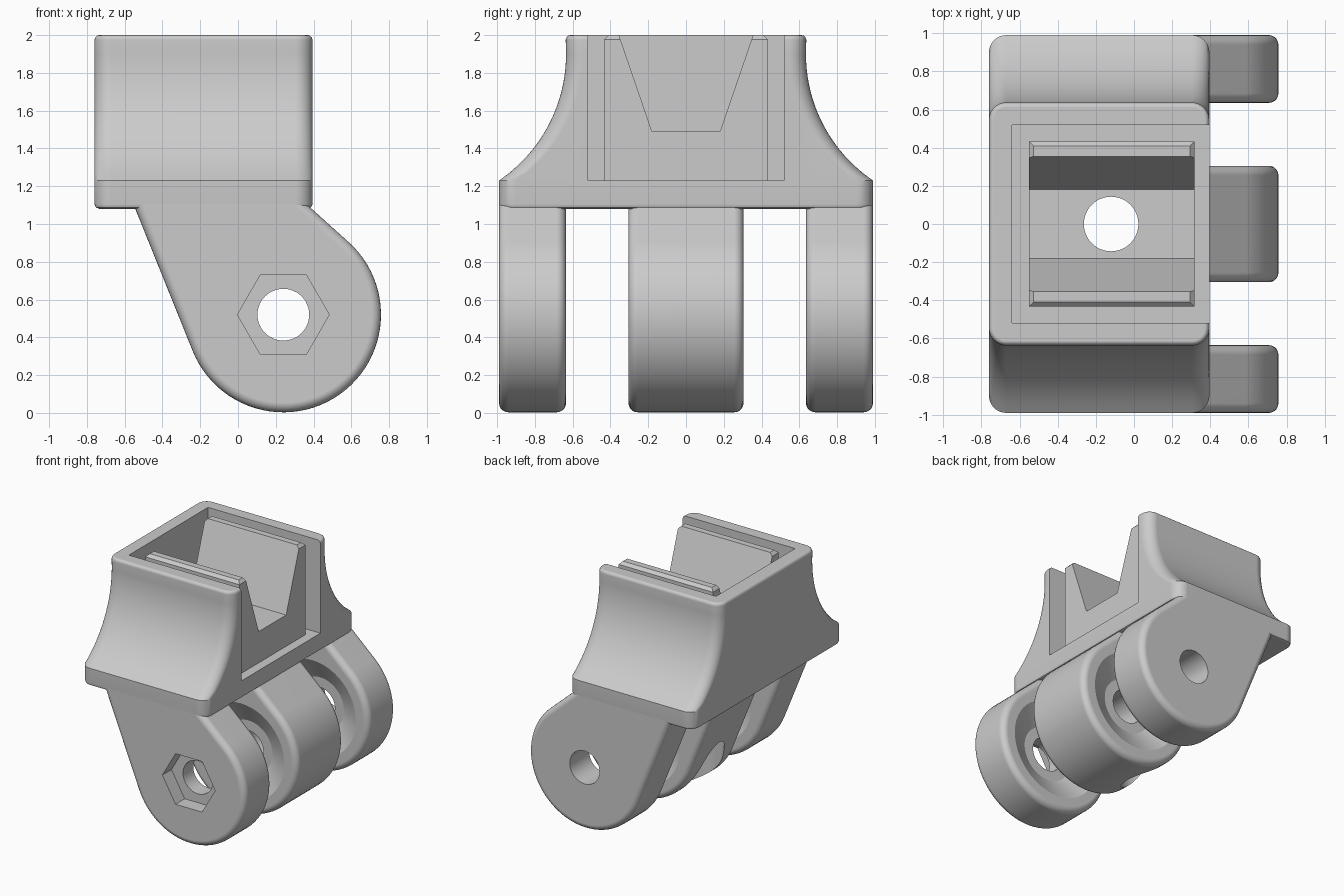
import bpy, bmesh
from math import sin, cos, radians, sqrt, pi

cube = bpy.data.objects.get("Cube")
if cube:
    bpy.data.objects.remove(cube, do_unlink=True)

GREY = (0.6, 0.6, 0.6, 1)
grey = bpy.data.materials.new("plain grey")
grey.use_nodes = True
grey.diffuse_color = GREY
grey.node_tree.nodes["Principled BSDF"].inputs["Base Color"].default_value = GREY

PIN = (0.24, 0.52)      # pivot centre in x, z
BOLT = (-0.12, 0.0)     # vertical hole centre in x, y


def loft(name, rings, chamfer=None):
    """Skin a stack of equal-count rings, cap the ends, chamfer chosen edges."""
    bm = bmesh.new()
    rows = [[bm.verts.new(p) for p in ring] for ring in rings]
    n = len(rows[0])
    for a, b in zip(rows, rows[1:]):
        for i in range(n):
            j = (i + 1) % n
            bm.faces.new((a[i], a[j], b[j], b[i]))
    bm.faces.new(rows[0][::-1])
    bm.faces.new(rows[-1])
    bmesh.ops.recalc_face_normals(bm, faces=bm.faces)
    if chamfer:
        edges = [e for e in bm.edges if chamfer(e.verts[0].co, e.verts[1].co)]
        bmesh.ops.bevel(bm, geom=edges, offset=0.024, segments=1,
                        profile=0.5, affect='EDGES')
    mesh = bpy.data.meshes.new(name)
    bm.to_mesh(mesh)
    bm.free()
    mesh.materials.append(grey)
    ob = bpy.data.objects.new(name, mesh)
    bpy.context.collection.objects.link(ob)
    return ob


def circle(centre, r, n=48):
    return [(centre[0] + r * cos(2 * pi * i / n), centre[1] + r * sin(2 * pi * i / n))
            for i in range(n)]


def along_y(pts, y):
    return [(x, y, z) for x, z in pts]


def along_z(pts, z):
    return [(x, y, z) for x, y in pts]


def along_x(pts, x):
    return [(x, y, z) for y, z in pts]


def rounded_rect(x0, x1, w, r, z):
    ring = []
    for cx, cy, start in ((x1 - r, w - r, 0), (x0 + r, w - r, 90),
                          (x0 + r, r - w, 180), (x1 - r, r - w, 270)):
        for k in range(9):
            a = radians(start + k * 11.25)
            ring.append((cx + r * cos(a), cy + r * sin(a), z))
    return ring


def cut(ob, cutter):
    cutter.hide_render = True
    mod = ob.modifiers.new("cut", 'BOOLEAN')
    mod.operation, mod.solver, mod.object = 'DIFFERENCE', 'EXACT', cutter
    bpy.context.view_layer.objects.active = ob
    bpy.ops.object.modifier_apply(modifier=mod.name)
    bpy.data.objects.remove(cutter, do_unlink=True)


def finish(ob):
    bpy.ops.object.select_all(action='DESELECT')
    ob.select_set(True)
    bpy.context.view_layer.objects.active = ob
    bpy.ops.object.shade_smooth_by_angle(angle=radians(28))
    mod = ob.modifiers.new("weighted normals", 'WEIGHTED_NORMAL')
    mod.keep_sharp = True


def bolt_hole(r, z0, z1):
    pts = circle(BOLT, r)
    return loft("bolt_cutter", [along_z(pts, z0), along_z(pts, z1)])


# Housing: flared rounded-rectangle block, concave on front and back
X0, X1, R = -0.76, 0.395, 0.81
levels = [(1.08, 0.025), (1.088, 0.008), (1.105, 0), (1.23, 0)]
rings = [rounded_rect(X0 + i, X1 - i, 0.99 - i, 0.09 - i, z) for z, i in levels]
for k in range(1, 17):
    z = 1.23 + 0.67 * k / 16
    w = 0.635 + R - sqrt(R * R - (1.9 - z) ** 2)
    rings.append(rounded_rect(X0, X1, w, 0.09, z))
for z, i in ((1.975, 0), (1.99, 0.006), (1.997, 0.014), (2.0, 0.025)):
    rings.append(rounded_rect(X0 + i, X1 - i, 0.637 - i, 0.09 - i, z))
housing = loft("housing", rings)

# Pocket open at the top and at the right end
pocket = [(-0.64, -0.52), (0.6, -0.52), (0.6, 0.52), (-0.64, 0.52)]
cut(housing, loft("pocket_cutter", [along_z(pocket, 1.23), along_z(pocket, 2.2)]))
cut(housing, bolt_hole(0.143, 0.9, 1.5))
finish(housing)

# Cradle: block with a tapered channel and chamfered lips
half = [(0.18, 1.49), (0.355, 2.0), (0.433, 2.0), (0.433, 1.22)]
section = half + [(-y, z) for y, z in reversed(half)]


def lip_edge(a, b):
    on_top = min(a.z, b.z) > 1.99
    return on_top and not (abs(a.y) < 0.4 and abs(b.y) < 0.4)


cradle = loft("cradle", [along_x(section, -0.55), along_x(section, 0.317)], lip_edge)
cut(cradle, bolt_hole(0.143, 1.0, 1.7))
finish(cradle)

# Lugs: teardrop plates with rounded rims, their tops buried in the housing
LEFT, RIGHT, TOP = radians(202), radians(408), 1.15


def teardrop(inset):
    r = 0.517 - inset
    arc = []
    for k in range(49):
        a = LEFT + (RIGHT - LEFT) * k / 48
        arc.append((PIN[0] + r * cos(a), PIN[1] + r * sin(a)))

    def tangent_top(point, a):
        return point[0] - (TOP - point[1]) * sin(a) / cos(a), TOP

    return [tangent_top(arc[0], LEFT)] + arc + [tangent_top(arc[-1], RIGHT)]


def make_lug(name, y0, y1, dish_sides):
    fillet = 0.05
    turns = [radians(18 * k) for k in range(6)]
    rims = [(fillet * (1 - sin(a)), fillet * (1 - cos(a))) for a in turns]
    stack = [along_y(teardrop(i), y0 + d) for i, d in rims]
    stack += [along_y(teardrop(i), y1 - d) for i, d in reversed(rims)]
    lug = loft(name, stack)
    pin = circle(PIN, 0.137)
    cut(lug, loft("pin_cutter", [along_y(pin, y0 - 0.1), along_y(pin, y1 + 0.1)]))
    # tapered dish in each face that looks onto a gap
    for side in dish_sides:
        y = y1 if side > 0 else y0
        steps = ((0.22, -0.1), (0.4, 0.0), (0.4, 0.05))
        cut(lug, loft("dish_cutter",
                      [along_y(circle(PIN, r), y + side * d) for r, d in steps]))
    return lug


front_lug = make_lug("front_lug", -0.99, -0.635, [1])
middle_lug = make_lug("middle_lug", -0.305, 0.305, [-1, 1])
back_lug = make_lug("back_lug", 0.635, 0.99, [-1])

# Hexagonal nut pocket in the front lug, bolt clearance in the middle one
hexagon = circle(PIN, 0.243, 6)
cut(front_lug, loft("nut_cutter", [along_y(hexagon, -1.2), along_y(hexagon, -0.87)]))
cut(middle_lug, bolt_hole(0.19, -0.2, 1.3))
for lug in (front_lug, middle_lug, back_lug):
    finish(lug)
